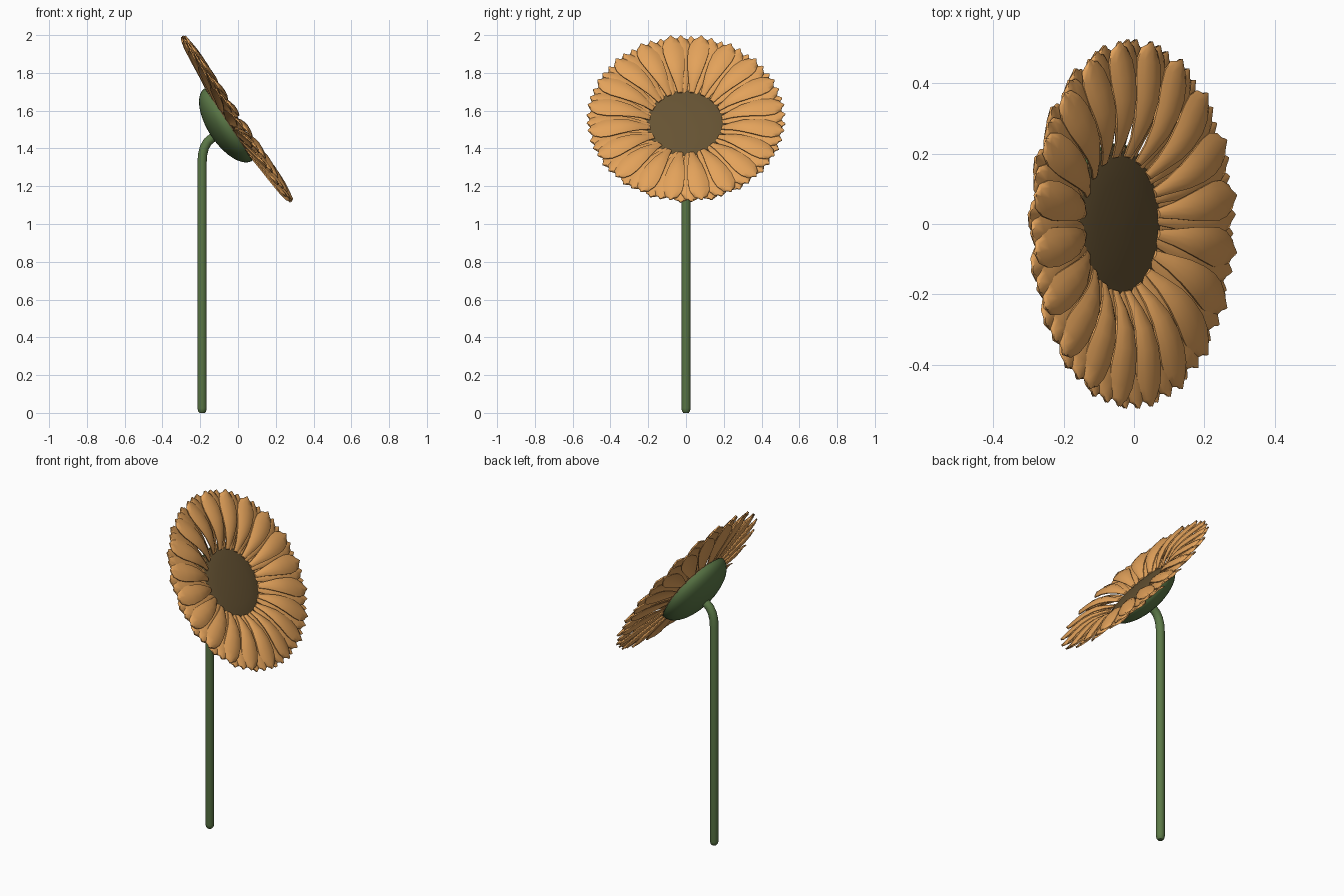
import bpy, bmesh, math
from mathutils import Vector

if "Cube" in bpy.data.objects:
    bpy.data.objects.remove(bpy.data.objects["Cube"])


def material(name, rgb):
    m = bpy.data.materials.new(name)
    lin = [c / 12.92 if c <= 0.04045 else ((c + 0.055) / 1.055) ** 2.4 for c in rgb]
    m.diffuse_color = (*lin, 1)
    m.use_nodes = True
    m.node_tree.nodes["Principled BSDF"].inputs["Base Color"].default_value = m.diffuse_color
    return m


ORANGE = material("petal orange", (0.89, 0.635, 0.355))
BROWN = material("seed brown", (0.40, 0.325, 0.20))
GREEN = material("stem green", (0.36, 0.475, 0.28))

# Tilted frame of the flower head
C = Vector((0, 0, 1.56))
N = Vector((0.835, 0, 0.55)).normalized()
T = Vector((-N.z, 0, N.x))
Y = Vector((0, 1, 0))


def head(radial, side, height, a):
    rad = T * math.cos(a) + Y * math.sin(a)
    tan = Y * math.cos(a) - T * math.sin(a)
    return C + rad * radial + tan * side + N * height


def finish(bm, name, mat, angle=40):
    bmesh.ops.recalc_face_normals(bm, faces=bm.faces)
    me = bpy.data.meshes.new(name)
    bm.to_mesh(me)
    bm.free()
    ob = bpy.data.objects.new(name, me)
    bpy.context.collection.objects.link(ob)
    me.materials.append(mat)
    bpy.ops.object.select_all(action='DESELECT')
    ob.select_set(True)
    bpy.context.view_layer.objects.active = ob
    bpy.ops.object.shade_smooth_by_angle(angle=math.radians(angle))
    return ob


def loft(rings, bm, caps=True):
    rows = [[bm.verts.new(p) for p in ring] for ring in rings]
    n = len(rows[0])
    for a, b in zip(rows, rows[1:]):
        for i in range(n):
            j = (i + 1) % n
            bm.faces.new((a[i], a[j], b[j], b[i]))
    if caps:
        bm.faces.new(rows[0])
        bm.faces.new(rows[-1])


def lathe(profile, name, mat, sides=48):
    bm = bmesh.new()
    loft([[head(r, 0, h, 2 * math.pi * i / sides) for i in range(sides)]
          for r, h in profile], bm)
    return finish(bm, name, mat)


# Green bowl behind the flower
bowl = [(0.23 * math.cos(q), -0.06 - 0.11 * math.sin(q))
        for q in [i * math.pi / 2 / 10 for i in range(10)]]
lathe(bowl + [(0.008, -0.17)], "flower_base", GREEN)

# Seed disc, a very shallow dome
lathe([(0.226, -0.062), (0.222, -0.052), (0.19, -0.044), (0.13, -0.037),
       (0.06, -0.033), (0.005, -0.032)], "seed_disc", BROWN)

# Petal outline: position along length, half width, front-layer and back-layer height
PETAL = [(0.0, 0.013, -0.040, -0.055), (0.15, 0.024, -0.012, -0.046),
         (0.32, 0.038, 0.010, -0.036), (0.5, 0.049, 0.019, -0.028),
         (0.68, 0.056, 0.018, -0.020), (0.82, 0.052, 0.013, -0.016),
         (0.93, 0.034, 0.008, -0.013), (1.0, 0.011, 0.005, -0.012)]
ACROSS = [-1, -0.6, 0, 0.6, 1]


def petal(bm, a, layer):
    f = layer / 2
    twist = 0.09 if math.sin(a) > 0 else -0.09
    length = 0.335
    top, rings = [], []
    for u, w, h0, h1 in PETAL:
        h = h0 * (1 - f) + h1 * f
        front, back = [], []
        for v in ACROSS:
            k = h - 0.2 * w * v * v + twist * w * v
            r = 0.192 + length * u - (0.012 * v * v if u == 1 else 0)
            front.append(head(r, w * v, k + 0.003 * (1 - v * v) + 0.001, a))
            back.append(head(r, w * v, k - 0.004, a))
        rings.append(front + back[::-1])
    loft(rings, bm)


# Three overlapping layers of twenty petals
for layer, (name, off) in enumerate([("front_petals", 9), ("middle_petals", 15),
                                     ("back_petals", 3)]):
    bm = bmesh.new()
    for i in range(20):
        petal(bm, math.radians(off + 18 * i), layer)
    finish(bm, name, ORANGE, 50)

# Stem, bent over at the top into the bowl
path = [(-0.19, 0, 0.014), (-0.19, 0.008, 0.021), (-0.19, 0.025, 0.0245),
        (-0.19, 1.33, 0.0245), (-0.187, 1.37, 0.0245), (-0.178, 1.405, 0.0245),
        (-0.161, 1.435, 0.0245), (-0.135, 1.457, 0.0245), (-0.09, 1.485, 0.0245)]
rings = []
for i, (x, z, r) in enumerate(path):
    p, q = path[max(i - 1, 0)], path[min(i + 1, len(path) - 1)]
    d = Vector((q[0] - p[0], 0, q[1] - p[1])).normalized()
    s = Vector((d.z, 0, -d.x))
    rings.append([Vector((x, 0, z)) + s * (r * math.cos(b)) + Y * (r * math.sin(b))
                  for b in [2 * math.pi * j / 20 for j in range(20)]])
bm = bmesh.new()
loft(rings, bm)
finish(bm, "stem", GREEN)
